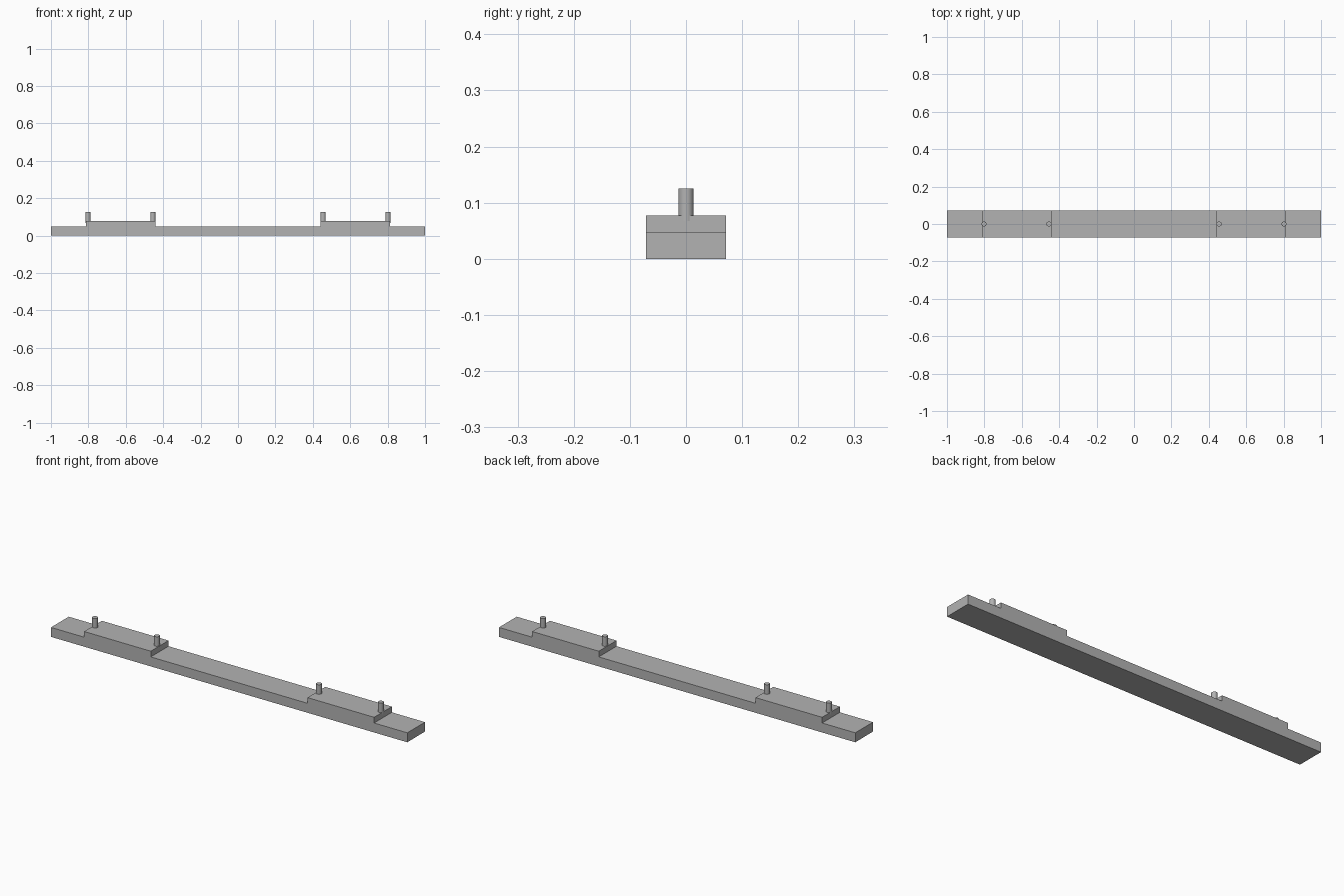
import bpy, bmesh
from mathutils import Vector

cube = bpy.data.objects.get("Cube")
if cube:
    bpy.data.objects.remove(cube, do_unlink=True)

HALF_WIDTH = 0.071
BASE_TOP, PAD_TOP, PIN_TOP = 0.048, 0.077, 0.125
PAD_INNER, PAD_OUTER = 0.44, 0.814
PIN_INNER, PIN_OUTER = 0.455, 0.802
PIN_RADIUS = 0.0135

grey = bpy.data.materials.new("plain grey")
grey.use_nodes = True
colour = (0.45, 0.45, 0.45, 1)
grey.diffuse_color = colour
grey.node_tree.nodes["Principled BSDF"].inputs["Base Color"].default_value = colour

# Stepped bar: half of the side outline, mirrored and extruded across the width
half = [(1, 0), (1, BASE_TOP), (PAD_OUTER, BASE_TOP), (PAD_OUTER, PAD_TOP),
        (PAD_INNER, PAD_TOP), (PAD_INNER, BASE_TOP)]
outline = half + [(-x, z) for x, z in reversed(half)]
bm = bmesh.new()
face = bm.faces.new([bm.verts.new((x, -HALF_WIDTH, z)) for x, z in outline])
grown = bmesh.ops.extrude_face_region(bm, geom=[face])["geom"]
bmesh.ops.translate(bm, vec=Vector((0, 2 * HALF_WIDTH, 0)),
                    verts=[v for v in grown if isinstance(v, bmesh.types.BMVert)])
bmesh.ops.recalc_face_normals(bm, faces=bm.faces)
mesh = bpy.data.meshes.new("stepped_bar")
bm.to_mesh(mesh)
bm.free()
mesh.materials.append(grey)
bar = bpy.data.objects.new("stepped_bar", mesh)
bpy.context.collection.objects.link(bar)


# Locating pins, two on each raised pad
def add_pin(name, x):
    bottom = PAD_TOP - 0.01
    bpy.ops.mesh.primitive_cylinder_add(vertices=32, radius=PIN_RADIUS, depth=PIN_TOP - bottom,
                                        location=(x, 0, (PIN_TOP + bottom) / 2))
    pin = bpy.context.object
    pin.name = name
    pin.data.materials.append(grey)
    bpy.ops.object.shade_smooth_by_angle()


for side, sign in (("left", 1), ("right", -1)):
    add_pin(side + "_inner_pin", sign * PIN_INNER)
    add_pin(side + "_outer_pin", sign * PIN_OUTER)
